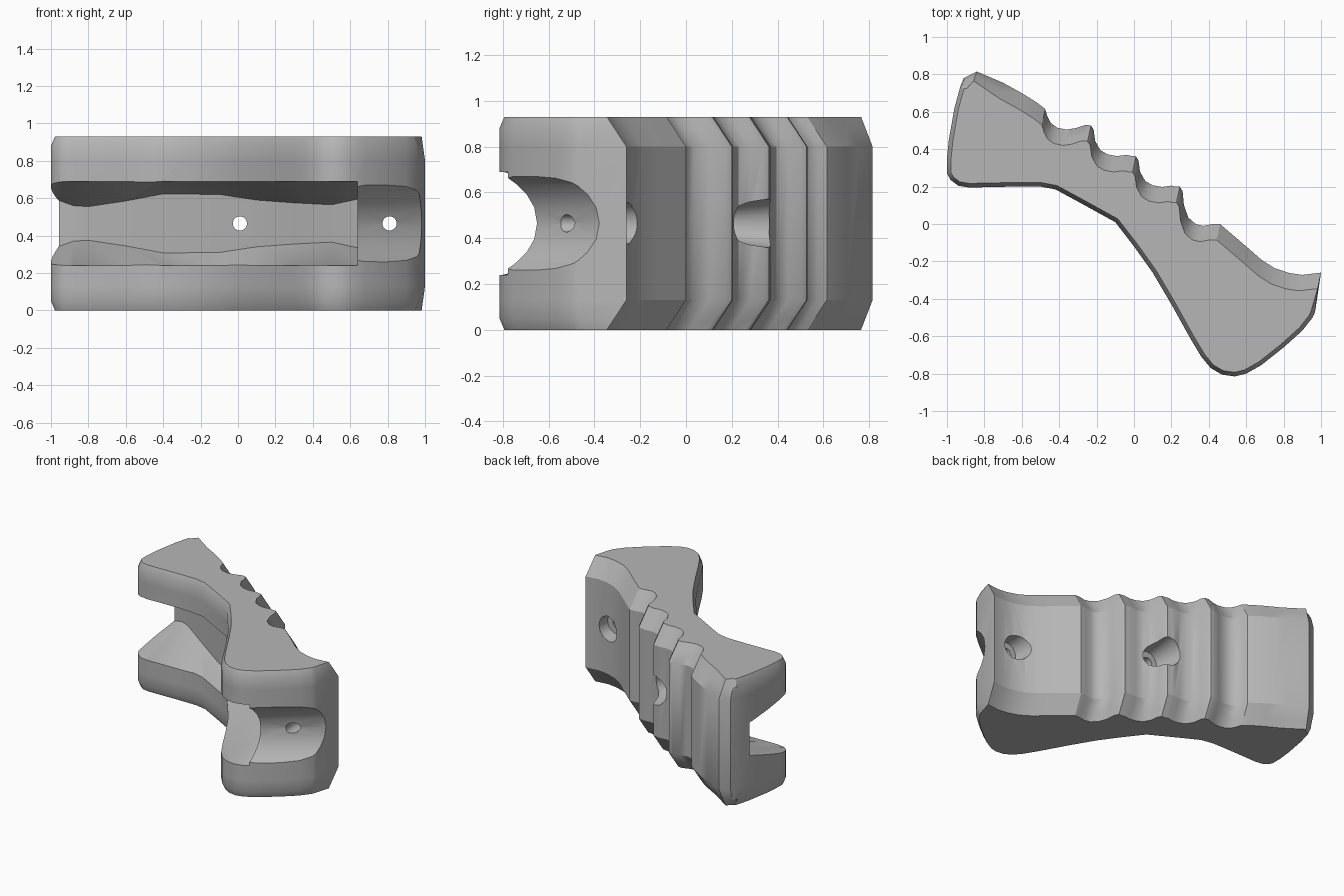
import bpy, bmesh, math
from mathutils import Vector

cube = bpy.data.objects.get("Cube")
if cube:
    bpy.data.objects.remove(cube, do_unlink=True)

HEIGHT = 0.93
MID = HEIGHT / 2

grey = bpy.data.materials.new("plain grey")
grey.use_nodes = True
colour = (0.47, 0.47, 0.47, 1)
grey.diffuse_color = colour
grey.node_tree.nodes["Principled BSDF"].inputs["Base Color"].default_value = colour


def loft(name, rings):
    """Skin equal-length closed rings and cap both ends."""
    bm = bmesh.new()
    loops = [[bm.verts.new(p) for p in ring] for ring in rings]
    for a, b in zip(loops, loops[1:]):
        for i in range(len(a)):
            j = (i + 1) % len(a)
            bm.faces.new((a[i], a[j], b[j], b[i]))
    bm.faces.new(loops[0])
    bm.faces.new(loops[-1])
    bmesh.ops.recalc_face_normals(bm, faces=bm.faces)
    mesh = bpy.data.meshes.new(name)
    bm.to_mesh(mesh)
    bm.free()
    obj = bpy.data.objects.new(name, mesh)
    bpy.context.collection.objects.link(obj)
    mesh.materials.append(grey)
    return obj


def cut(target, cutter):
    cutter.hide_render = True
    mod = target.modifiers.new("cut", "BOOLEAN")
    mod.operation = "DIFFERENCE"
    mod.solver = "EXACT"
    mod.object = cutter
    bpy.context.view_layer.objects.active = target
    bpy.ops.object.modifier_apply(modifier=mod.name)
    bpy.data.objects.remove(cutter, do_unlink=True)


# Front contour, from the back left corner round to the right end
front = [(-.91, .78), (-.93, .73), (-.96, .62), (-.99, .45), (-1, .35), (-1, .27),
         (-.98, .235), (-.94, .205), (-.88, .195), (-.65, .2), (-.5, .2), (-.42, .185),
         (-.3, .12), (-.1, .01), (0, -.12), (.1, -.26), (.2, -.43), (.3, -.61),
         (.36, -.71), (.41, -.77), (.47, -.805), (.54, -.815), (.6, -.8),
         (.68, -.755), (.8, -.66), (.9, -.57), (.955, -.5), (.968, -.47)]

# Back contour, from the right end over the finger ridges to the left corner
tooth = [(.2, -.16), (.15, -.167), (.1, -.158), (.06, -.135), (.032, -.085),
         (.024, -.025), (.01, -.003), (-.02, 0)]
back = [(1, -.26), (.9, -.272), (.83, -.262), (.75, -.235), (.68, -.19), (.6, -.12),
        (.46, 0), (.42, 0), (.37, -.01), (.33, 0), (.29, .035), (.267, .1),
        (.26, .175), (.245, .2), (.22, .2)]
for step in (1, 2):
    bx, by = .24 - .24 * step, .2 + .165 * step
    back += [(bx + x, by + y) for x, y in tooth]
back += [(-.31, .513), (-.36, .505), (-.41, .515), (-.445, .54), (-.463, .575),
         (-.475, .615), (-.52, .65), (-.6, .7), (-.7, .755), (-.84, .815)]

outline = [Vector(p) for p in front + back]


def body_ring(z):
    edge = min(z, HEIGHT - z)
    front_in = .022 * max(0, 1 - edge / .05)
    back_in = max(0, 1 - edge / .13)
    ring = []
    for i, p in enumerate(outline):
        if i < len(front):
            d = (outline[(i + 1) % len(outline)] - outline[i - 1]).normalized()
            q = p + Vector((-d.y, d.x)) * front_in
            if i == 0:
                q.y -= .04 * back_in
        else:
            drop = .05 if i == len(outline) - 1 else .085
            q = p + Vector((-.018, -drop)) * back_in
        ring.append((q.x, q.y, z))
    return ring


grip = loft("grip_body", [body_ring(z) for z in (0, .05, .13, .8, .88, HEIGHT)])

# Main groove along the front: x, lip depth, floor depth, floor half height
stations = [(-1.15, .2, .68, .16), (-.95, .2, .625, .12), (-.88, .2, .6, .095),
            (-.8, .2, .56, .09), (-.6, .2, .44, .12), (-.4, .18, .33, .158),
            (-.1, .01, .13, .155), (.1, -.26, 0, .125), (.3, -.6, -.17, .11),
            (.5, -.8, -.33, .1), (.64, -.78, -.43, .13)]
rings = []
for x, lip, floor, half in stations:
    side = [(-1.3, .225), (lip, .225), (floor, half)]
    rings.append([(x, y, MID + h) for y, h in side]
                 + [(x, y, MID - h) for y, h in reversed(side)])
cut(grip, loft("groove_cutter", rings))

# Rounded trough leaving through the right end
section = [(.5, .226), (.135, .226), (.115, .212), (.07, .17), (.035, .125), (.01, .07)]
out = Vector((.62, -.78))
rings = []
for start in (Vector((.55, -.722)), Vector((1.2, -.205))):
    pts = section + [(0, 0)] + [(n, -h) for n, h in reversed(section)]
    rings.append([(*(start + out * n), MID + h) for n, h in pts])
cut(grip, loft("trough_cutter", rings))


# Screw holes, widened from the back
def circle(x, y, r, n=32):
    return [(x + r * math.cos(2 * math.pi * i / n), y,
             MID + r * math.sin(2 * math.pi * i / n)) for i in range(n)]


for x, seat, end in ((.01, .15, .5), (.81, -.36, .1)):
    cut(grip, loft("hole_cutter", [circle(x, -1.2, .038), circle(x, seat, .038),
                                   circle(x, seat + .001, .08), circle(x, end, .125)]))

bpy.ops.object.select_all(action="DESELECT")
grip.select_set(True)
bpy.context.view_layer.objects.active = grip
bpy.ops.object.shade_smooth_by_angle(angle=math.radians(30))
